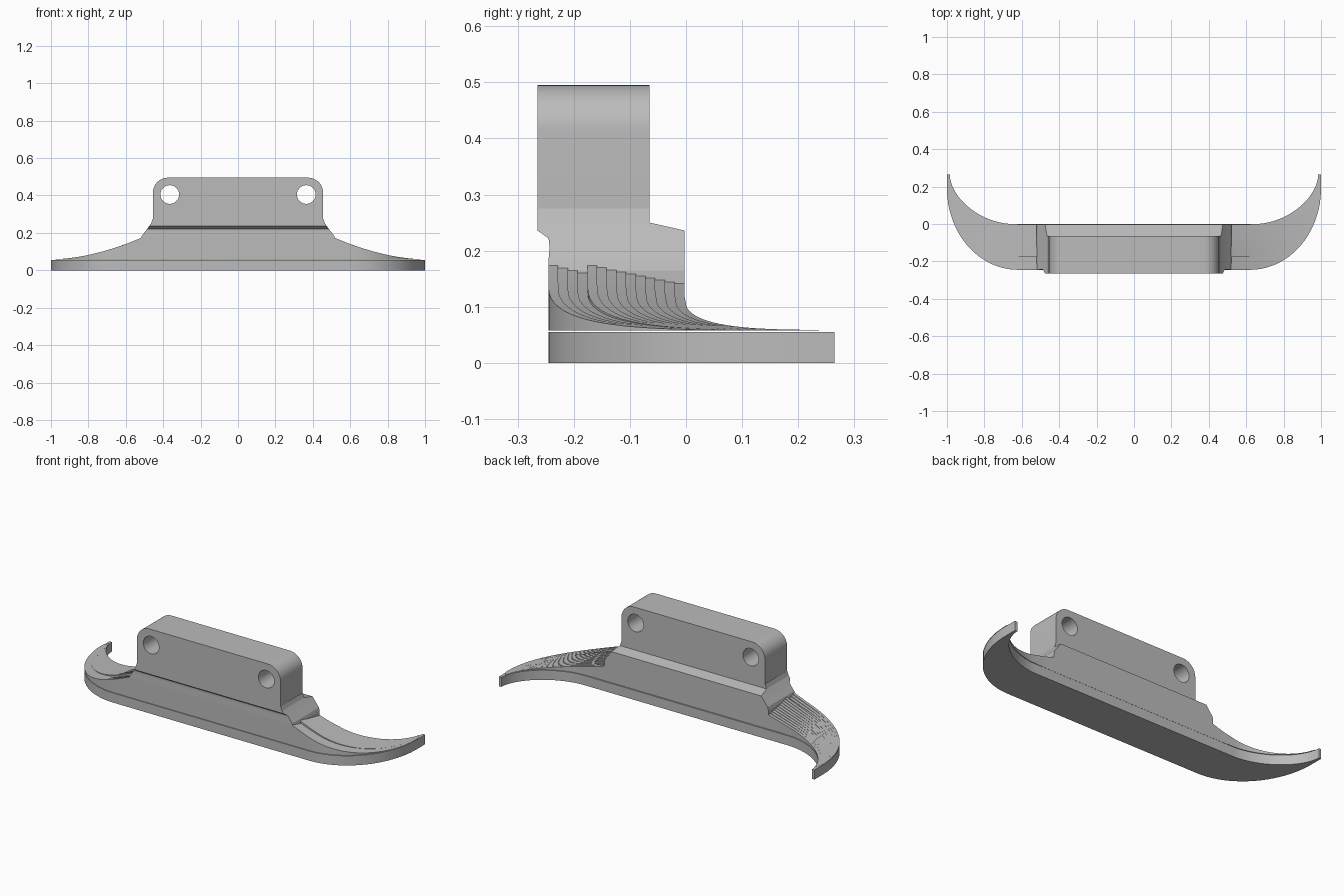
import bpy, bmesh, math

if "Cube" in bpy.data.objects:
    bpy.data.objects.remove(bpy.data.objects["Cube"], do_unlink=True)

grey = bpy.data.materials.new("plain_grey")
grey.use_nodes = True
grey.diffuse_color = (0.5, 0.5, 0.5, 1)
grey.node_tree.nodes["Principled BSDF"].inputs["Base Color"].default_value = (0.5, 0.5, 0.5, 1)


def finish(obj, angle):
    """Smooth shading with sharp edges kept."""
    bpy.ops.object.select_all(action="DESELECT")
    obj.select_set(True)
    bpy.context.view_layer.objects.active = obj
    if obj.type == "CURVE":
        bpy.ops.object.convert(target="MESH")
    bpy.ops.object.shade_smooth_by_angle(angle=math.radians(angle))


def skin(name, rings, angle=25):
    """Closed solid through a row of rings with equal point counts."""
    bm = bmesh.new()
    loops = [[bm.verts.new(p) for p in ring] for ring in rings]
    n = len(loops[0])
    for a, b in zip(loops, loops[1:]):
        for i in range(n):
            j = (i + 1) % n
            bm.faces.new((a[i], a[j], b[j], b[i]))
    bm.faces.new(loops[0])
    bm.faces.new(loops[-1])
    bmesh.ops.recalc_face_normals(bm, faces=bm.faces)
    mesh = bpy.data.meshes.new(name)
    bm.to_mesh(mesh)
    bm.free()
    mesh.materials.append(grey)
    obj = bpy.data.objects.new(name, mesh)
    bpy.context.collection.objects.link(obj)
    finish(obj, angle)


def outline(t):
    """Front and back points of the swept-back horn, t from 0 (root) to 1 (tip)."""
    a = min(t / 0.9, 1) * math.pi / 2
    front = (0.62 + 0.38 * math.sin(a), 0.19 - 0.435 * max(math.cos(a), 0))
    if t > 0.9:
        front = (1, 0.19 + 0.075 * (t - 0.9) / 0.1)
    b = t * math.pi / 2
    back = (0.65 + 0.335 * math.sin(b) ** 1.11,
            0.265 - 0.265 * max(math.cos(b), 0) ** 1.11)
    return front, back


STEPS = 24
horn = [outline(i / STEPS) for i in range(STEPS + 1)]

# Base plate: crescent slab
right_half = [((-f[0], f[1]), (-b[0], b[1])) for f, b in reversed(horn)]
skin("base_plate", [[(*f, 0), (*b, 0), (*b, 0.055), (*f, 0.055)]
                    for f, b in right_half + horn])

# Wings: stepped ridges that sink towards the tips
RIDGES, FLOOR = 14, 0.058
root = [((x, -0.245), (x, -0.003)) for x in (0.5, 0.53, 0.56, 0.59)]
stations = root + horn[:-2]


def ridge_height(k):
    return 0.114 - 0.004 * k if k < 4 else 0.114 - 0.0035 * (k - 4)


def wing_ring(side, front, back):
    def point(v, height):
        x = front[0] + (back[0] - front[0]) * v
        y = front[1] + (back[1] - front[1]) * v
        fall = (max(1 - x, 0) / 0.48) ** 1.8
        return (side * x, y, FLOOR + 0.0005 + height * fall)
    ring = [(side * back[0], back[1], FLOOR), (side * front[0], front[1], FLOOR)]
    for k in range(RIDGES):
        ring += [point(k / RIDGES, ridge_height(k)),
                 point((k + 1) / RIDGES, ridge_height(k))]
    return ring


for name, side in (("left_wing", 1), ("right_wing", -1)):
    skin(name, [wing_ring(side, f, b) for f, b in stations], 20)

# Central body: flared block with a front lip and a sloped rear shoulder
levels = [  # z, half width, front y, back y
    (FLOOR, 0.52, -0.245, -0.003),
    (0.165, 0.52, -0.245, -0.003),
    (0.183, 0.515, -0.245, -0.003),
    (0.205, 0.498, -0.243, -0.003),
    (0.222, 0.485, -0.245, -0.003),
    (0.236, 0.475, -0.265, -0.003),
    (0.25, 0.465, -0.265, -0.065),
    (0.275, 0.456, -0.265, -0.065),
]
skin("body", [[(-w, f, z), (w, f, z), (w, b, z), (-w, b, z)]
              for z, w, f, b in levels], 15)

# Mounting block: rounded plate with two through holes
curve = bpy.data.curves.new("mounting_block", "CURVE")
curve.dimensions = "2D"
curve.fill_mode = "BOTH"
curve.extrude = 0.1


def arc(cx, cz, r, start, end, n):
    angles = [math.radians(start + (end - start) * i / n) for i in range(n + 1)]
    return [(cx + r * math.cos(a), cz + r * math.sin(a)) for a in angles]


def add_loop(points):
    spline = curve.splines.new("POLY")
    spline.points.add(len(points) - 1)
    for p, (x, z) in zip(spline.points, points):
        p.co = (x, z, 0, 1)
    spline.use_cyclic_u = True


W, TOP, R = 0.455, 0.495, 0.08
add_loop([(-W, 0.25), (W, 0.25)] + arc(W - R, TOP - R, R, 0, 90, 12)
         + arc(R - W, TOP - R, R, 90, 180, 12))
for x in (-0.365, 0.365):
    add_loop(arc(x, 0.405, 0.05, 0, 360, 32)[:-1])
curve.materials.append(grey)
block = bpy.data.objects.new("mounting_block", curve)
block.rotation_euler.x = math.pi / 2
block.location.y = -0.165
bpy.context.collection.objects.link(block)
finish(block, 25)
